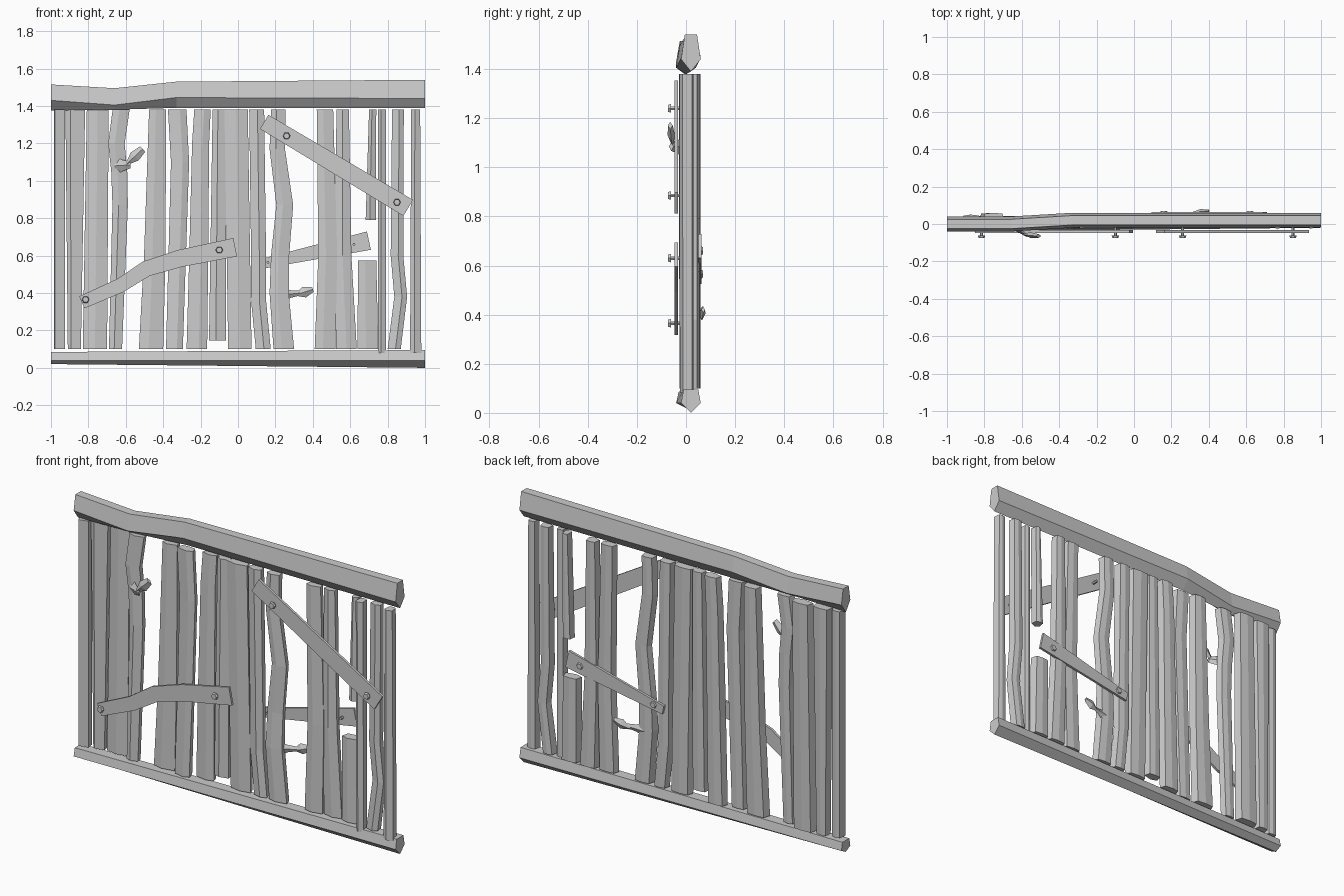
import bpy, bmesh, random
from math import cos, sin, tau
from mathutils import Vector

random.seed(4)
cube = bpy.data.objects.get("Cube")
if cube:
    bpy.data.objects.remove(cube)

wood = bpy.data.materials.new("plain grey")
wood.use_nodes = True
grey = (0.6, 0.6, 0.6, 1)
wood.diffuse_color = grey
wood.node_tree.nodes["Principled BSDF"].inputs["Base Color"].default_value = grey

# Shared heights and depths of the fence
FOOT, HEAD = 0.1, 1.38
FRONT, MIDDLE, BACK = 0, 0.02, 0.03
BRACE_FRONT, BRACE_BACK = -0.04, 0.056


def loft(name, rings):
    """Skin a row of equal-sided rings and cap both ends."""
    bm = bmesh.new()
    loops = [[bm.verts.new(point) for point in ring] for ring in rings]
    for low, high in zip(loops, loops[1:]):
        for i in range(len(low)):
            bm.faces.new((low[i - 1], low[i], high[i], high[i - 1]))
    bm.faces.new(loops[0])
    bm.faces.new(loops[-1])
    bmesh.ops.recalc_face_normals(bm, faces=bm.faces)
    mesh = bpy.data.meshes.new(name)
    bm.to_mesh(mesh)
    bm.free()
    mesh.materials.append(wood)
    bpy.context.collection.objects.link(bpy.data.objects.new(name, mesh))


def rail(name, flat_half, wide_half, stations):
    """Five-sided beam; each station is x, y, flat edge, widest point, keel."""
    rings = []
    for x, y, flat, wide, keel in stations:
        rings.append([(x, y - flat_half, flat), (x, y + flat_half, flat),
                      (x, y + wide_half, wide), (x, y, keel), (x, y - wide_half, wide)])
    loft(name, rings)


def plank(name, foot, head, width, bends=(), taper=1, y=MIDDLE, ridge=0.4,
          depth=0.05, bottom=FOOT, top=HEAD):
    """Rough board from foot x to head x; bends are (z, x), taper scales the head."""
    rings = []
    for z, x in [(bottom, foot), *bends, (top, head)]:
        along = (z - bottom) / (top - bottom)
        w = width * (1 + (taper - 1) * along)
        left, right = x - w / 2, x + w / 2
        front = y - depth / 2 + random.uniform(-0.004, 0.004)
        back = y + depth / 2
        edge = front + depth / 4
        rings.append([(left, edge, z), (left + w * ridge, front, z), (right, edge, z),
                      (right - w / 10, back, z), (x, back + depth / 10, z),
                      (left + w / 10, back, z)])
    loft(name, rings)


def crosswise(points):
    """Yield each point of an x-z path with its sideways direction."""
    for i, point in enumerate(points):
        along = points[min(i + 1, len(points) - 1)] - points[max(i - 1, 0)]
        yield point, Vector((-along.z, 0, along.x)).normalized()


def brace(name, y, start_half, end_half, path):
    """Flat strip across the boards, following x, z points."""
    points = [Vector((x, y, z)) for x, z in path]
    out = Vector((0, 0.007, 0))
    rings = []
    for i, (point, side) in enumerate(crosswise(points)):
        side *= start_half + (end_half - start_half) * i / (len(points) - 1)
        rings.append([point - side - out, point + side - out,
                      point + side + out, point - side + out])
    loft(name, rings)


def nail(name, x, z, head, tip):
    """Hexagonal domed head on a slim shaft, running along y."""
    neck = head + (tip - head) / 6
    rings = []
    for y, radius in ((head, 0.016), (neck, 0.02), (neck, 0.008), (tip, 0.008)):
        turns = [i * tau / 6 for i in range(6)]
        rings.append([(x + radius * cos(a), y, z + radius * sin(a)) for a in turns])
    loft(name, rings)


def sprig(name, start, end, radii):
    """Diamond-sectioned sprig from start to end, one ring for each radius."""
    start, end = Vector(start), Vector(end)
    points = [start.lerp(end, i / (len(radii) - 1)) for i in range(len(radii))]
    rings = []
    for (point, side), radius in zip(crosswise(points), radii):
        side *= radius
        out = Vector((0, radius / 2, 0))
        rings.append([point - side, point - out, point + side, point + out])
    loft(name, rings)


# Beams along the top and bottom
rail("top_rail", flat_half=0.025, wide_half=0.04, stations=[
    (-1, 0, 1.515, 1.43, 1.375), (-0.66, 0, 1.495, 1.405, 1.38),
    (-0.33, MIDDLE, 1.53, 1.445, 1.39), (1, MIDDLE, 1.54, 1.44, 1.39)])
rail("bottom_rail", flat_half=0.03, wide_half=0.04, stations=[
    (-1, 0, 0.085, 0.04, 0.02), (1, MIDDLE, 0.095, 0.04, 0)])

# Upright boards on the right half
plank("end_post_right", foot=-0.955, head=-0.955, width=0.06, y=FRONT, ridge=0.1)
plank("board_beside_post", foot=-0.875, head=-0.87, width=0.07, taper=1.5, ridge=0.25)
plank("wide_board", foot=-0.765, head=-0.75, width=0.13, taper=0.9, y=BACK, ridge=0.5)
plank("knotted_board", foot=-0.655, head=-0.625, width=0.07, taper=1.3, y=FRONT,
      bends=[(0.87, -0.63), (1.05, -0.635), (1.2, -0.65)])
plank("spreading_board", foot=-0.465, head=-0.43, width=0.13, taper=0.7,
      bends=[(0.6, -0.445)])
plank("bowed_board", foot=-0.34, head=-0.325, width=0.09, taper=1.1, y=FRONT, ridge=0.65,
      bends=[(0.6, -0.325), (1.1, -0.31)])
plank("leaning_board", foot=-0.22, head=-0.19, width=0.11, taper=0.8, y=BACK, ridge=0.6,
      bends=[(0.6, -0.21), (1.2, -0.2)])
plank("raised_board", foot=-0.11, head=-0.1, width=0.09, taper=0.8, bottom=0.145)
plank("middle_board", foot=0.01, head=-0.01, width=0.125, ridge=0.5)

# Upright boards on the left half
plank("curved_board", foot=0.135, head=0.1, width=0.08, ridge=0.55,
      bends=[(0.36, 0.11), (0.6, 0.11)])
plank("crooked_board", foot=0.245, head=0.215, width=0.11, taper=0.7,
      bends=[(0.4, 0.22), (0.6, 0.225), (0.87, 0.25), (1.17, 0.21)])
plank("upright_board", foot=0.465, head=0.465, width=0.11, taper=0.8, bends=[(0.6, 0.48)])
plank("flared_board", foot=0.58, head=0.56, width=0.11, taper=0.6, y=BACK, ridge=0.5,
      bends=[(0.6, 0.56)])
plank("broken_board_upper", foot=0.71, head=0.72, width=0.055, taper=0.7, y=BACK, bottom=0.79)
plank("broken_board_lower", foot=0.695, head=0.69, width=0.11, taper=0.9, y=BACK, top=0.575)
plank("slim_post", foot=0.77, head=0.77, width=0.045, y=FRONT, bottom=0.08)
plank("kinked_board", foot=0.835, head=0.855, width=0.07, taper=0.9, ridge=0.6,
      bends=[(0.38, 0.87), (0.6, 0.85)])
plank("end_post_left", foot=0.95, head=0.95, width=0.06, taper=0.8, y=FRONT, bottom=0.08)

# Nailed strips on the front and back
brace("bent_front_brace", BRACE_FRONT, start_half=0.035, end_half=0.05, path=[
    (-0.835, 0.35), (-0.63, 0.44), (-0.49, 0.53), (-0.31, 0.585), (-0.015, 0.645)])
brace("long_front_brace", BRACE_FRONT, start_half=0.044, end_half=0.05, path=[
    (0.14, 1.315), (0.91, 0.855)])
brace("back_brace", BRACE_BACK, start_half=0.025, end_half=0.05, path=[
    (0.1, 0.55), (0.7, 0.68)])
nail("bent_brace_outer_nail", -0.815, 0.365, head=-0.074, tip=FRONT)
nail("bent_brace_inner_nail", -0.1, 0.63, head=-0.074, tip=FRONT)
nail("long_brace_upper_nail", 0.26, 1.24, head=-0.074, tip=FRONT)
nail("long_brace_lower_nail", 0.85, 0.885, head=-0.074, tip=FRONT)
nail("back_brace_inner_nail", 0.16, 0.565, head=0.07, tip=BACK)
nail("back_brace_outer_nail", 0.62, 0.66, head=0.07, tip=BACK)

# Broken twigs with a single leaf each
sprig("front_twig", start=(-0.66, 0, 1.08), end=(-0.575, -0.06, 1.085), radii=(0.05, 0.03, 0.018))
sprig("front_leaf", start=(-0.595, -0.055, 1.09), end=(-0.51, -0.064, 1.17),
      radii=(0.006, 0.03, 0.02))
sprig("back_twig", start=(0.23, BACK, 0.39), end=(0.335, 0.06, 0.4), radii=(0.04, 0.02, 0.012))
sprig("back_leaf", start=(0.31, 0.06, 0.39), end=(0.4, 0.07, 0.42), radii=(0.006, 0.03, 0.014))
